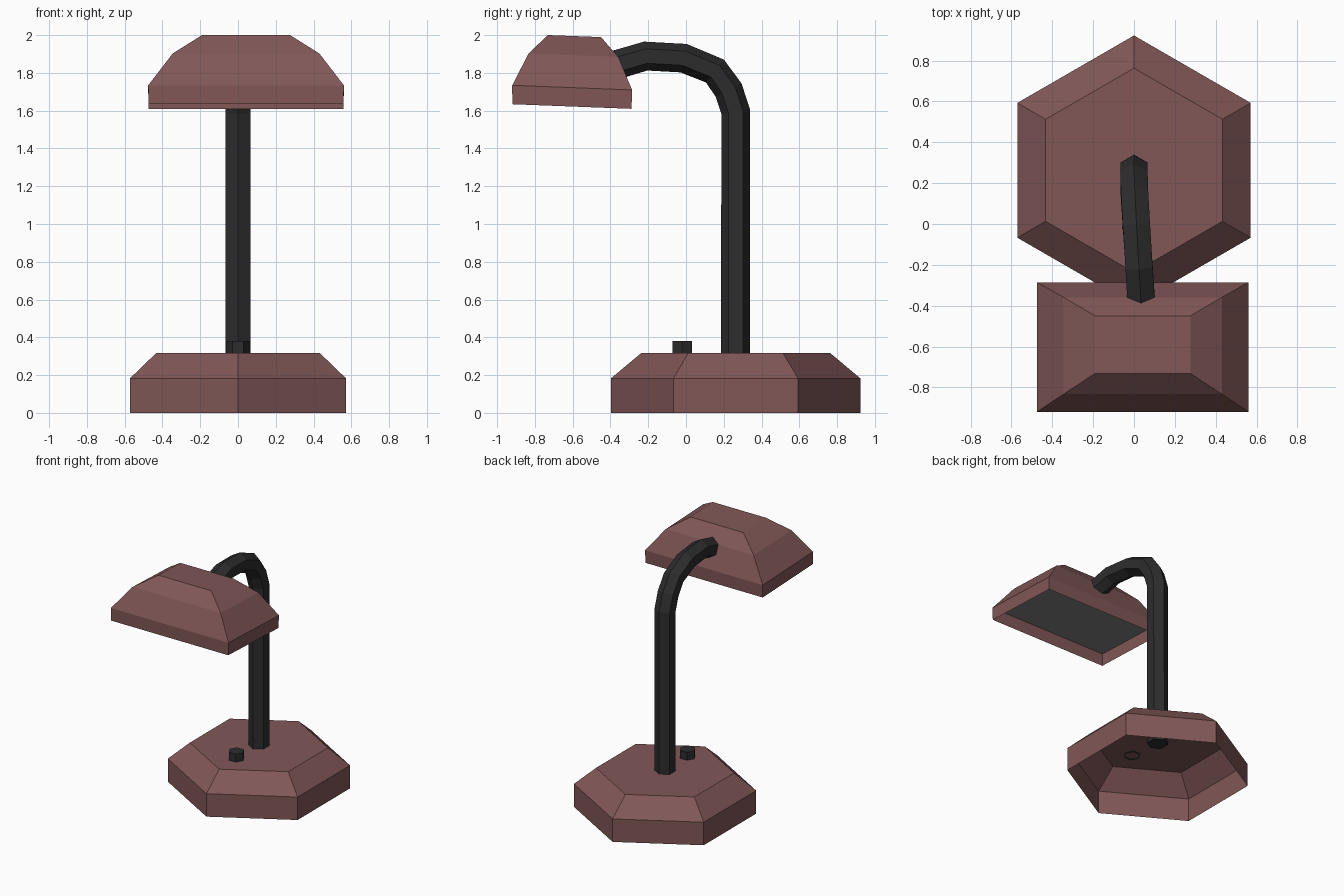
import bpy, bmesh, math
from mathutils import Vector, Matrix

if "Cube" in bpy.data.objects:
    bpy.data.objects.remove(bpy.data.objects["Cube"])


def material(name, rgb):
    m = bpy.data.materials.new(name)
    m.diffuse_color = (*rgb, 1)
    m.use_nodes = True
    m.node_tree.nodes["Principled BSDF"].inputs["Base Color"].default_value = m.diffuse_color
    return m


BROWN = material("dusty brown", (0.22, 0.095, 0.095))
BLACK = material("soft black", (0.026, 0.026, 0.026))
GREY = material("panel grey", (0.23, 0.23, 0.23))


def hexagon(r, z, start):
    return [Vector((r * math.cos(start + i * math.pi / 3),
                    r * math.sin(start + i * math.pi / 3), z)) for i in range(6)]


def rectangle(hx, y0, y1, z):
    return [Vector(p) for p in ((-hx, y0, z), (hx, y0, z), (hx, y1, z), (-hx, y1, z))]


def loft(name, rings, mat, cap_start=False, cap_end=True, matrix=Matrix()):
    """Skin a stack of matching rings into one flat-shaded object."""
    bm = bmesh.new()
    loops = [[bm.verts.new(matrix @ p) for p in ring] for ring in rings]
    n = len(loops[0])
    for a, b in zip(loops, loops[1:]):
        for i in range(n):
            j = (i + 1) % n
            bm.faces.new((a[i], a[j], b[j], b[i]))
    if cap_start:
        bm.faces.new(loops[0][::-1])
    if cap_end:
        bm.faces.new(loops[-1])
    me = bpy.data.meshes.new(name)
    bm.to_mesh(me)
    bm.free()
    me.materials.append(mat)
    ob = bpy.data.objects.new(name, me)
    bpy.context.collection.objects.link(ob)
    return ob


# Base: hexagonal shell, open underneath
POINT_Y = math.pi / 2
loft("base", [hexagon(0.66, 0, POINT_Y), hexagon(0.66, 0.183, POINT_Y),
              hexagon(0.5, 0.317, POINT_Y)], BROWN,
     matrix=Matrix.Translation((0, 0.263, 0)))

# Switch button on the base
loft("switch_button", [hexagon(0.06, 0.31, 0), hexagon(0.06, 0.38, 0)], BLACK,
     matrix=Matrix.Translation((0, -0.02, 0)))

# Arm: hexagonal tube swept along a bent path that drifts slightly sideways
path = [Vector(p) for p in ((0, 0.263, 0.285), (0, 0.263, 1.595), (0, 0.225, 1.71),
                            (0.002, 0.153, 1.81), (0.012, -0.013, 1.878),
                            (0.025, -0.213, 1.889), (0.036, -0.39, 1.837))]
rings = []
for i, p in enumerate(path):
    t_in = (p - path[max(i - 1, 0)]).normalized()
    t_out = (path[min(i + 1, len(path) - 1)] - p).normalized()
    t = (t_in + t_out).normalized()
    side = Vector((1, 0, 0))
    side = (side - t * side.dot(t)).normalized()
    out = t.cross(side)
    rings.append([p + side * q.x + out * q.y for q in hexagon(0.077, 0, POINT_Y)])
loft("arm", rings, BLACK, cap_start=True)

# Shade: stepped rectangular hood, tilted a little, with a recessed light panel
tilt = (Matrix.Translation((0.0425, -0.604, 1.622))
        @ Matrix.Rotation(math.radians(-2.2), 4, 'X'))
rim = rectangle(0.516, -0.316, 0.316, 0)
shoulder = rectangle(0.518, -0.32, 0.315, 0.1)
loft("shade", [rim, shoulder, rectangle(0.388, -0.24, 0.235, 0.272),
               rectangle(0.233, -0.142, 0.14, 0.373)], BROWN, matrix=tilt)
panel = rectangle(0.517, -0.319, 0.314, 0.098)
loft("light_panel", [panel[::-1]], GREY, matrix=tilt)
